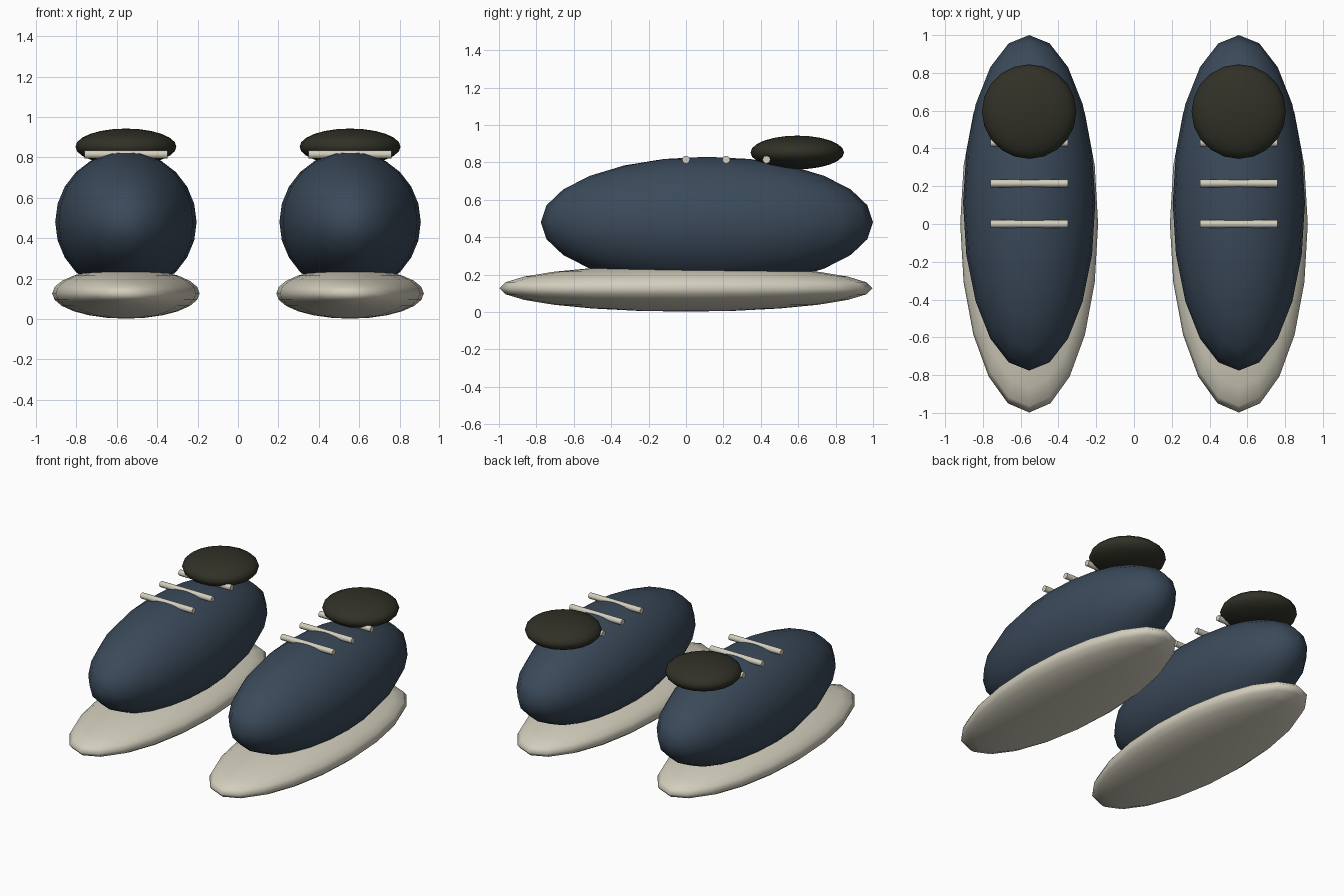
import bpy, math

if "Cube" in bpy.data.objects:
    bpy.data.objects.remove(bpy.data.objects["Cube"])


def material(name, rgb):
    m = bpy.data.materials.new(name)
    m.diffuse_color = (*rgb, 1)
    m.use_nodes = True
    m.node_tree.nodes["Principled BSDF"].inputs["Base Color"].default_value = m.diffuse_color
    return m


navy = material("navy_fabric", (0.043, 0.068, 0.102))
cream = material("cream_rubber", (0.65, 0.62, 0.51))
dark = material("dark_opening", (0.03, 0.03, 0.02))


def finish(name, mat):
    ob = bpy.context.object
    ob.name = name
    ob.data.materials.append(mat)
    bpy.ops.object.transform_apply(location=False, rotation=True, scale=True)
    return ob


def ellipsoid(name, loc, radii, mat):
    bpy.ops.mesh.primitive_uv_sphere_add(segments=20, ring_count=12, radius=1, location=loc)
    bpy.context.object.scale = radii
    finish(name, mat)
    bpy.ops.object.shade_smooth()


def lace(name, loc):
    bpy.ops.mesh.primitive_cylinder_add(vertices=10, radius=0.021, depth=0.41,
                                        location=loc, rotation=(0, math.pi / 2, 0))
    finish(name, cream)
    bpy.ops.object.shade_smooth_by_angle(angle=math.radians(40))


# A matching pair of shoes, toes towards -y
for side, x in (("left", -0.555), ("right", 0.555)):
    # Flattened sole and rounded upper
    ellipsoid(side + "_sole", (x, 0, 0.127), (0.365, 0.998, 0.125), cream)
    ellipsoid(side + "_upper", (x, 0.112, 0.48), (0.35, 0.888, 0.35), navy)
    # Ankle opening pad
    ellipsoid(side + "_ankle_opening", (x, 0.595, 0.853), (0.25, 0.25, 0.09), dark)
    # Straight laces across the top
    for i in range(3):
        lace(f"{side}_lace_{i + 1}", (x, 0.215 * i, 0.815))
